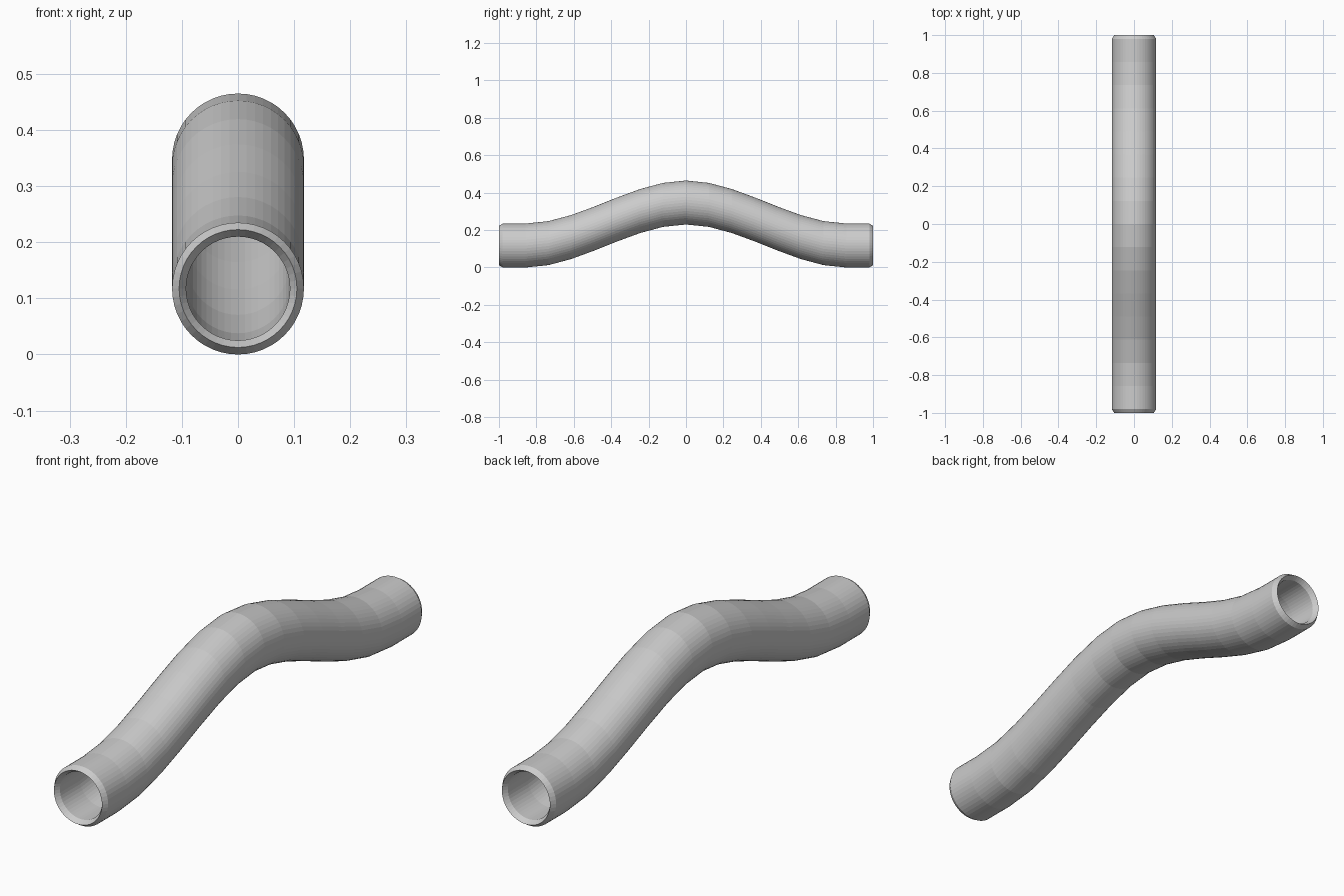
import bpy, bmesh, math

if "Cube" in bpy.data.objects:
    bpy.data.objects.remove(bpy.data.objects["Cube"])

SIDES = 48
R_OUT, R_MID, R_IN = 0.1175, 0.105, 0.0925   # outer wall, rim crest, bore
END, BEVEL = 1.0, 0.02
LIFT, REACH = 0.23, 0.8575                   # height of hump and where it fades out


def lift(y):
    """Smooth vertical offset of the pipe at position y."""
    s = max(0.0, 1 - abs(y) / REACH)
    return LIFT * (3 * s * s - 2 * s ** 3)


# Closed wall profile (y, radius): outside forward, crest, bore back, crest
stations = [(END - BEVEL) * k / 8 for k in range(-8, 9)]
profile = [(y, R_OUT) for y in stations] + [(END, R_MID)]
profile += [(y, R_IN) for y in reversed(stations)] + [(-END, R_MID)]

# Pipe wall: profile spun round the y axis, each ring raised to form the hump
bm = bmesh.new()
rings = []
for y, r in profile:
    ring = []
    for i in range(SIDES):
        a = 2 * math.pi * i / SIDES
        ring.append(bm.verts.new((r * math.cos(a), y, R_OUT + r * math.sin(a) + lift(y))))
    rings.append(ring)
for j, ring in enumerate(rings):
    nxt = rings[(j + 1) % len(rings)]
    for i in range(SIDES):
        k = (i + 1) % SIDES
        bm.faces.new((ring[i], ring[k], nxt[k], nxt[i]))
bmesh.ops.recalc_face_normals(bm, faces=bm.faces)

mesh = bpy.data.meshes.new("bent_pipe")
bm.to_mesh(mesh)
bm.free()
pipe = bpy.data.objects.new("bent_pipe", mesh)
bpy.context.collection.objects.link(pipe)
